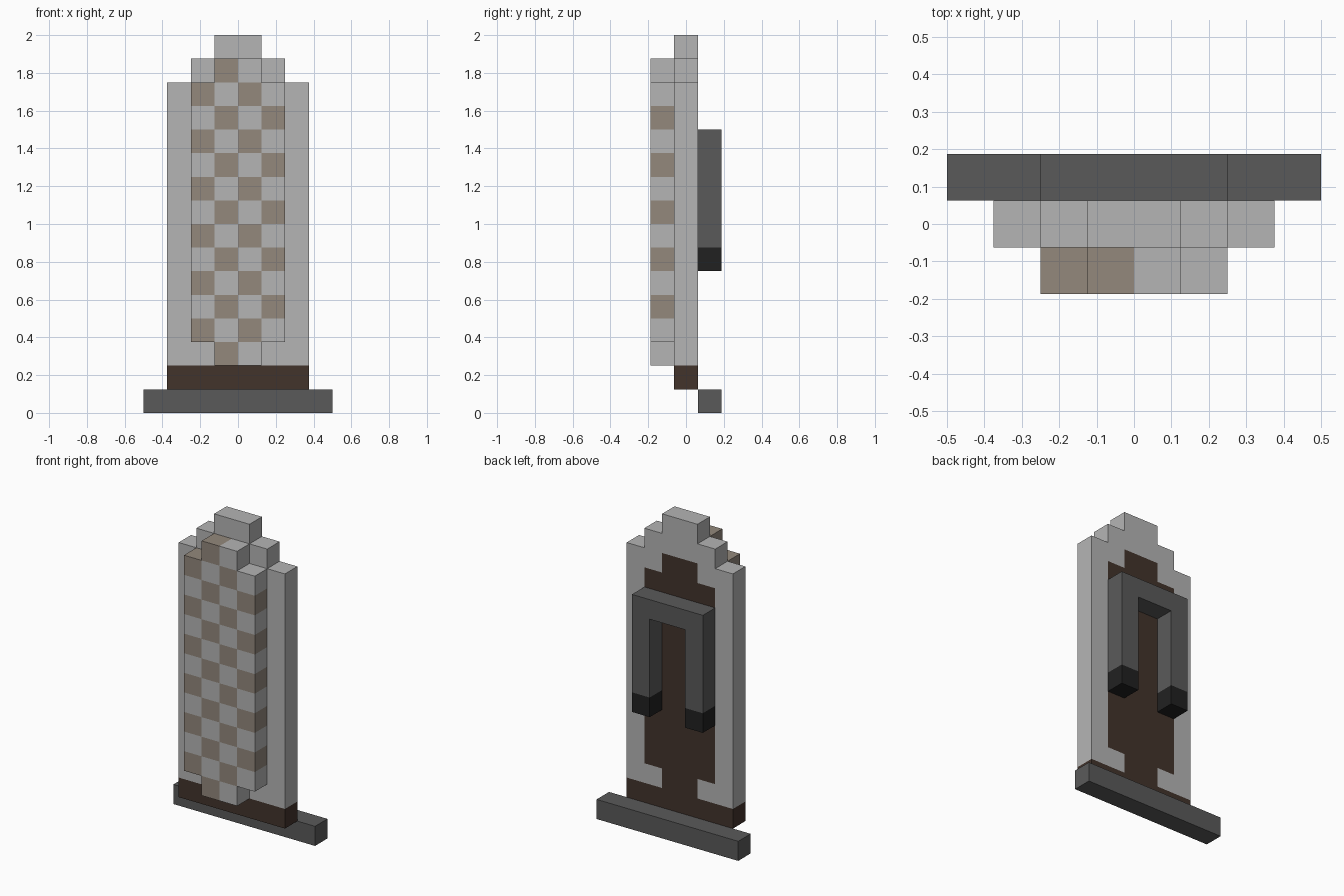
import bpy
import bmesh
from mathutils import Vector

U = 0.125  # edge length of one block

cube = bpy.data.objects.get("Cube")
if cube:
    bpy.data.objects.remove(cube, do_unlink=True)


def make_material(name, rgb):
    linear = [((c / 255 + 0.055) / 1.055) ** 2.4 for c in rgb]
    mat = bpy.data.materials.new(name)
    mat.use_nodes = True
    mat.diffuse_color = (*linear, 1)
    bsdf = mat.node_tree.nodes["Principled BSDF"]
    bsdf.inputs["Base Color"].default_value = (*linear, 1)
    bsdf.inputs["Roughness"].default_value = 0.9
    return mat


GREY = make_material("light grey", (181, 181, 181))
TAN = make_material("tan", (147, 136, 124))
BROWN = make_material("dark brown", (66, 51, 43))
IRON = make_material("iron grey", (90, 90, 90))
BLACK = make_material("black", (33, 33, 33))

# For each block side: outward normal and two axes that span it
SIDES = []
for axis in range(3):
    for sign in (1, -1):
        n, a, b = Vector(), Vector(), Vector()
        n[axis] = sign
        a[(axis + 1) % 3] = 0.5
        b[(axis + 2) % 3] = 0.5 * sign
        SIDES.append((n, a, b))


def build_blocks(name, cells, y, materials, pick):
    """Outer skin of a one-block-deep layer; cells are (column, row) pairs,
    column 0 starting at x = 0, and pick gives each face its material."""
    cells = set(cells)
    bm = bmesh.new()
    for col, row in sorted(cells):
        mid = Vector((col + 0.5, 0, row + 0.5))
        for n, a, b in SIDES:
            if n.y == 0 and (col + int(n.x), row + int(n.z)) in cells:
                continue
            centre = mid + n * 0.5
            corners = (-a - b, a - b, a + b, b - a)
            face = bm.faces.new([bm.verts.new((centre + c) * U) for c in corners])
            face.material_index = materials.index(pick(col, row, n))
    bmesh.ops.remove_doubles(bm, verts=bm.verts, dist=1e-5)
    mesh = bpy.data.meshes.new(name)
    bm.to_mesh(mesh)
    bm.free()
    for mat in materials:
        mesh.materials.append(mat)
    obj = bpy.data.objects.new(name, mesh)
    obj.location.y = y
    bpy.context.collection.objects.link(obj)
    return obj


def rows(half_width, low, high):
    """Blocks of a rectangle centred on x = 0."""
    return [(c, r) for c in range(-half_width, half_width) for r in range(low, high)]


# Tall slab with stepped top, dark foot and dark panel on the back
panel = set(rows(2, 3, 13) + rows(1, 2, 14))


def slab_colour(col, row, n):
    return BROWN if row == 1 or (n.y > 0 and (col, row) in panel) else GREY


build_blocks("slab", rows(3, 1, 14) + rows(2, 14, 15) + rows(1, 15, 16),
             0, [GREY, BROWN], slab_colour)

# Raised checkered front
build_blocks("checkered_front", rows(2, 3, 14) + rows(1, 2, 15), -U, [GREY, TAN],
             lambda col, row, n: TAN if (col + row) % 2 else GREY)

# Arched handle with black tips on the back
build_blocks("handle", [(c, r) for c, r in rows(2, 6, 12) if r == 11 or c in (-2, 1)],
             U, [IRON, BLACK], lambda col, row, n: BLACK if row == 6 else IRON)

# Long bar along the ground behind the slab
build_blocks("base_bar", rows(4, 0, 1), U, [IRON], lambda col, row, n: IRON)
